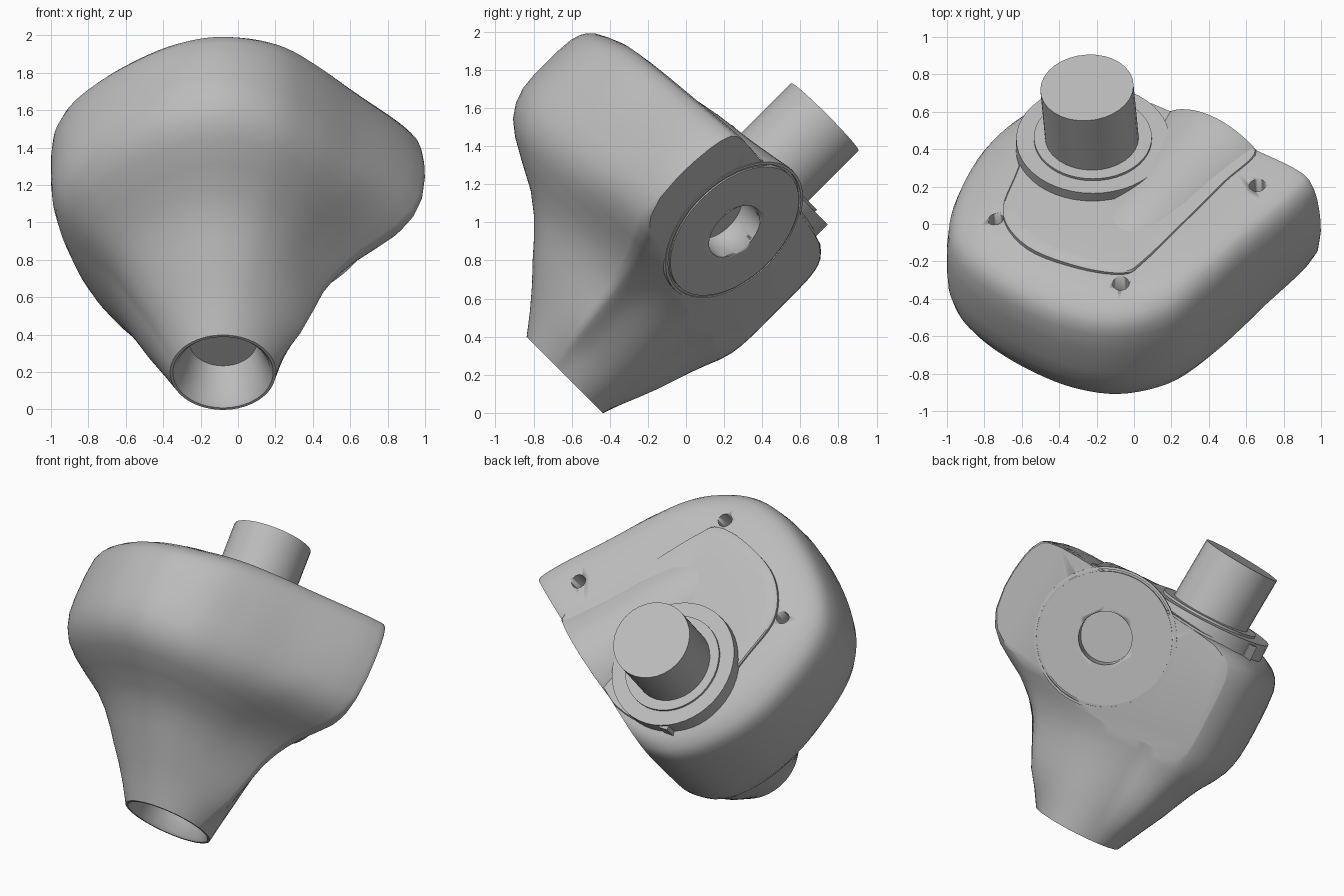
import bpy, bmesh, math
from mathutils import Matrix, Vector

if "Cube" in bpy.data.objects:
    bpy.data.objects.remove(bpy.data.objects["Cube"])

# The housing is built along its own axis (u, v, w) and then tilted by 45 degrees
TILT = Matrix.Rotation(math.radians(-45), 4, 'X')
SIDE = Vector((.587, .81, 0)).normalized()
grey = bpy.data.materials.new("grey")
grey.diffuse_color = (0.5, 0.5, 0.5, 1)
grey.use_nodes = True
grey.node_tree.nodes["Principled BSDF"].inputs["Base Color"].default_value = grey.diffuse_color


def P(u, v, w):
    return Vector((u, -v, w))


def finish(name, bm, angle=35, matrix=None):
    bmesh.ops.recalc_face_normals(bm, faces=bm.faces)
    me = bpy.data.meshes.new(name)
    bm.to_mesh(me)
    bm.free()
    ob = bpy.data.objects.new(name, me)
    bpy.context.collection.objects.link(ob)
    me.transform(TILT @ (matrix or Matrix()))
    me.materials.append(grey)
    bpy.ops.object.select_all(action='DESELECT')
    ob.select_set(True)
    bpy.context.view_layer.objects.active = ob
    bpy.ops.object.shade_smooth_by_angle(angle=math.radians(angle))
    return ob


def loft(bm, rings):
    rows = [[bm.verts.new(p) for p in r] for r in rings]
    n = len(rows[0])
    for a, b in zip(rows, rows[1:]):
        for i in range(n):
            bm.faces.new((a[i], a[(i + 1) % n], b[(i + 1) % n], b[i]))
    bm.faces.new(rows[0])
    bm.faces.new(rows[-1])


def slice_side(bm, inset=0):
    """Cut the slanted flat side and close it."""
    cut = bmesh.ops.bisect_plane(bm, geom=bm.verts[:] + bm.edges[:] + bm.faces[:], dist=1e-5,
                                 plane_co=P(.44, .5, 0) - SIDE * inset, plane_no=SIDE, clear_outer=True)
    bmesh.ops.edgeloop_fill(bm, edges=[e for e in cut['geom_cut'] if isinstance(e, bmesh.types.BMEdge)])


def lathe(name, profile, origin, axis=(0, 0, 1), n=48):
    bm = bmesh.new()
    loft(bm, [[Vector((r * math.cos(i * math.tau / n), r * math.sin(i * math.tau / n), z))
               for i in range(n)] for r, z in profile])
    m = Matrix.Translation(origin) @ Vector(axis).to_track_quat('Z', 'Y').to_matrix().to_4x4()
    return finish(name, bm, 35, m)


def cut_with(target, cutter):
    cutter.hide_render = True
    cutter.hide_set(True)
    mod = target.modifiers.new("cut", 'BOOLEAN')
    mod.object = cutter
    mod.solver = 'EXACT'


def curve(pts, steps):
    """Closed Catmull-Rom curve through points."""
    out, n = [], len(pts)
    for i in range(n):
        a, b, c, d = (Vector(pts[(i + k) % n]) for k in (-1, 0, 1, 2))
        for s in range(steps):
            t = s / steps
            out.append(0.5 * (2 * b + (c - a) * t + (2 * a - 5 * b + 4 * c - d) * t * t
                              + (3 * b - a - 3 * c + d) * t ** 3))
    return out


# Widest outline of the head
outline = curve([(-1, 1.05), (-.95, 1.25), (-.82, 1.43), (-.6, 1.62), (-.35, 1.765), (-.08, 1.82),
                 (.2, 1.74), (.42, 1.56), (.65, 1.31), (.85, 1.1), (.96, .97), (1.0, .885),
                 (.93, .785), (.63, .57), (.33, .355), (.05, .15), (-.15, .05), (-.4, .06), (-.64, .22),
                 (-.83, .46), (-.96, .78)], 5)
NOZ, MID = Vector((-.08, .59)), Vector((.4, .6))
FLARE = ((-.31, 0), (-.2, .09), (-.1, .18), (0, .28), (.08, .355), (.17, .45), (.25, .56), (.32, .7),
         (.39, .83), (.45, .91), (.52, .96), (.6, .99), (.7, 1), (2, 1))


def flare(w):
    for (w0, t0), (w1, t1) in zip(FLARE, FLARE[1:]):
        if w <= w1:
            return t0 + (t1 - t0) * max(0, w - w0) / (w1 - w0)


def section(w):
    """Blend from the nozzle circle to the head outline; the flat side flares later."""
    ring = []
    for p in outline:
        d = (p - NOZ).normalized()
        late = .13 * max(0, d.dot(Vector((.97, .24)))) ** 5 + .1 * max(0, d.dot(Vector((.5, -.866)))) ** 5
        t = flare(w - late * min(1, max(0, (w + .1) / .3)))
        k = t + .75 * max(0, .3 - d.y) * min(1, max(0, (.2 - d.x) / .4)) * t * (1 - t)
        q = (NOZ + d * .283).lerp(p, k)
        ring.append(P(q.x, q.y, w))
    return ring


def dome(w, s):
    ring = []
    for p in outline:
        q = MID + (p - MID) * s
        ring.append(P(q.x, q.y, w + .1 * max(0, q.x) * min(1, max(0, (w - 1) / .1))))
    return ring


def nozzle_ring(w, r):
    return [P(*(NOZ + (p - NOZ).normalized() * r), w) for p in outline]


# Housing: funnel mouth, flaring neck, rounded head and domed back
bm = bmesh.new()
rings = [nozzle_ring(-.08, .18), nozzle_ring(-.2, .215), nozzle_ring(-.29, .25), nozzle_ring(-.31, .268)]
rings += [section(w) for w in (-.31, -.2, -.1, 0, .08, .17, .25, .32, .39, .45, .52, .6, .7)]
rings += [dome(w, s) for w, s in ((.85, 1), (.96, .993), (1.01, .98), (1.04, .965), (1.07, .94), (1.1, .895),
                                  (1.125, .84), (1.14, .75), (1.148, .6), (1.15, .4), (1.15, .2))]
loft(bm, rings)
slice_side(bm)
housing = finish("housing", bm, 40)

# Screw holes and notches in the back
for i, (u, v, r) in enumerate(((.66, .92, .045), (-.74, 1.09, .04), (-.07, 1.58, .045))):
    cut_with(housing, lathe("hole_cutter_%d" % i, [(r, 0), (r, .5)], P(u, v, 1.0), n=20))

# Back cover, slightly raised and rising toward the drum
bm = bmesh.new()
cover = curve([(-.64, .8), (-.7, 1.08), (-.57, 1.32), (-.3, 1.47), (-.06, 1.52), (.05, 1.44),
               (.25, 1.19), (.48, .89), (.655, .652), (.4, .46), (.12, .26), (-.2, .2), (-.5, .42)], 5)
cm = Vector((.05, .8))


def cover_ring(w, s):
    pts = [cm + (p - cm) * s for p in cover]
    return [P(q.x, q.y, w + .1 * max(0, q.x)) for q in pts]


loft(bm, [cover_ring(w, s) for w, s in ((1.0, 1), (1.15, 1), (1.157, .99), (1.162, .9), (1.165, .6), (1.167, .3))])
slice_side(bm, .004)
finish("back_cover", bm, 40)

# Tapering side drum swelling through the cover, with grooved end plate
hub = P(.44, .5, .855)
drum = lathe("side_drum", [(.12, -1.02), (.24, -.98), (.3, -.9), (.345, -.75), (.375, -.55), (.4, -.3),
                           (.43, -.08), (.44, -.02), (.44, .004), (.425, .006), (.425, -.015), (.412, -.015),
                           (.412, .008), (.2, .008)], hub, SIDE, 56)
# Bore through the drum and housing
bore = lathe("bore_cutter", [(.165, -.16), (.165, .1)], hub, SIDE, 32)
cut_with(drum, bore)
cut_with(housing, bore)

# Stepped round flange and outlet peg
lathe("flange", [(.41, 1.0), (.41, 1.225), (.315, 1.225), (.315, 1.24), (.295, 1.24)], P(-.22, .583, 0))
lathe("outlet_peg", [(.25, -.05), (.25, .38)], P(-.225, .583, 1.235), (-.07, 0, 1), 32)
# Small key on the flange rim
bm = bmesh.new()
bmesh.ops.create_cube(bm, size=1, matrix=Matrix.Translation(P(-.34, .195, 1.16)) @ Matrix.Diagonal((.06, .04, .1, 1)))
finish("flange_key", bm)
